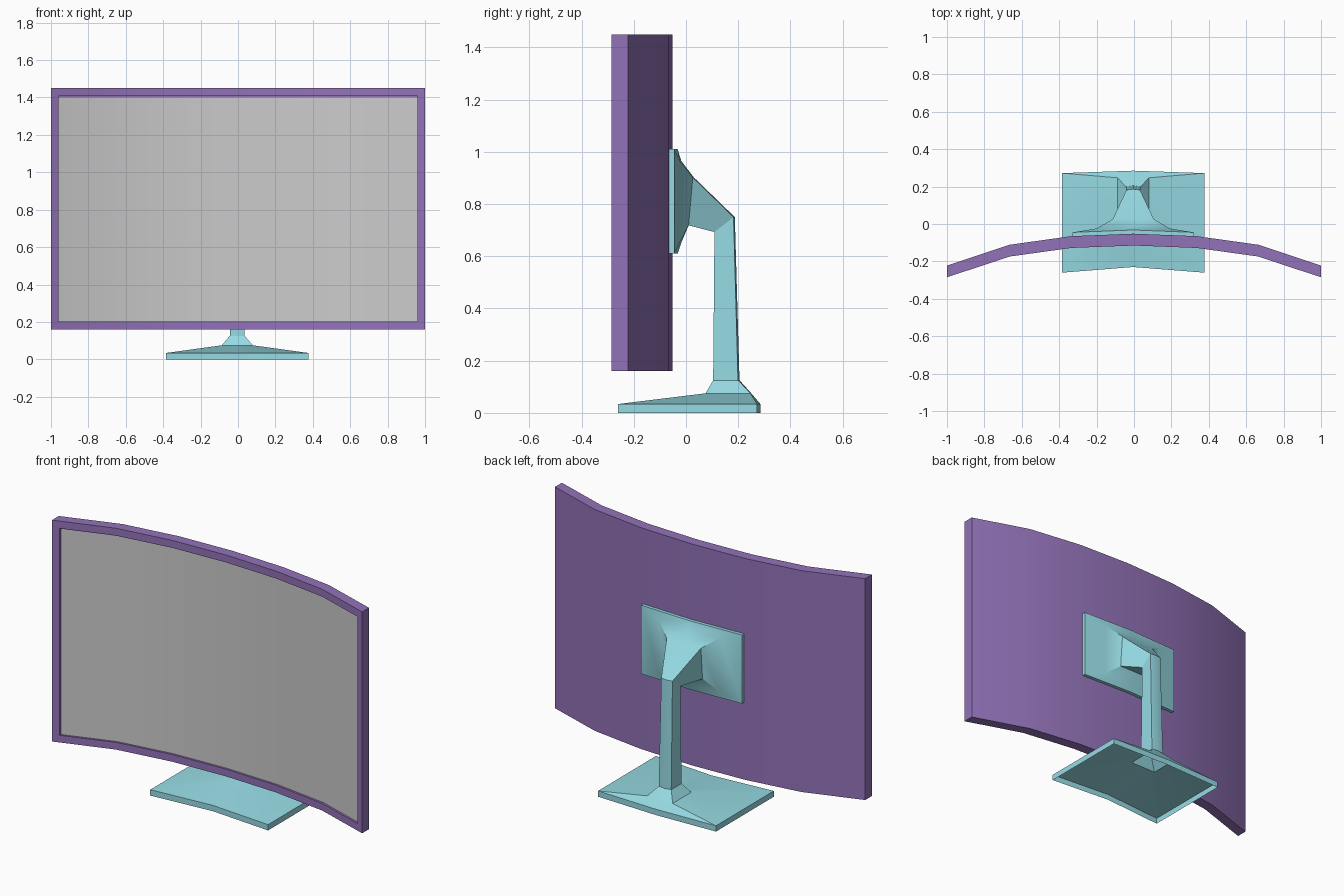
import bpy, bmesh

if "Cube" in bpy.data.objects:
    bpy.data.objects.remove(bpy.data.objects["Cube"])

def material(name, rgb):
    m = bpy.data.materials.new(name)
    m.diffuse_color = (*rgb, 1)
    m.use_nodes = True
    m.node_tree.nodes["Principled BSDF"].inputs["Base Color"].default_value = m.diffuse_color
    return m

purple = material("purple", (0.29, 0.17, 0.48))
teal = material("teal", (0.31, 0.71, 0.78))

def finish(name, bm, mat=None, recalc=True, angle=0.5):
    bmesh.ops.remove_doubles(bm, verts=bm.verts, dist=1e-5)
    if recalc:
        bmesh.ops.recalc_face_normals(bm, faces=bm.faces)
    me = bpy.data.meshes.new(name)
    bm.to_mesh(me)
    bm.free()
    ob = bpy.data.objects.new(name, me)
    bpy.context.collection.objects.link(ob)
    if mat:
        me.materials.append(mat)
    bpy.ops.object.select_all(action='DESELECT')
    ob.select_set(True)
    bpy.context.view_layer.objects.active = ob
    bpy.ops.object.shade_smooth_by_angle(angle=angle)
    return ob

def loft(bm, rings, closed=True):
    """Skin a list of equal-length point rings with quads."""
    vs = [[bm.verts.new(p) for p in r] for r in rings]
    n = len(rings[0])
    for a, b in zip(vs, vs[1:]):
        for i in range(n if closed else n - 1):
            j = (i + 1) % n
            bm.faces.new((a[i], a[j], b[j], b[i]))
    return vs

# Curved display: back surface y at each |x|
BEND = [(0, -0.052), (0.335, -0.065), (0.665, -0.111), (1.0, -0.222)]
THICK, RECESS = 0.063, 0.016
Z0, Z1 = 0.16, 1.45
OX, OZ0, OZ1 = 0.96, 0.202, 1.407

def back_y(x):
    x = abs(x)
    for (xa, ya), (xb, yb) in zip(BEND, BEND[1:]):
        if x <= xb:
            return ya + (yb - ya) * (x - xa) / (xb - xa)
    return BEND[-1][1]

inner = [-OX, -0.665, -0.335, 0, 0.335, 0.665, OX]
outer = [-1] + inner + [1]

def pt(x, z, depth):
    return (x, back_y(x) - THICK + depth, z)

# Housing with a bezel opening
bm = bmesh.new()
for za, zb in ((Z0, OZ0), (OZ1, Z1)):
    loft(bm, [[pt(x, za, 0), pt(x, zb, 0)] for x in outer], False)
for s in (-1, 1):
    loft(bm, [[pt(s * x, OZ0, 0), pt(s * x, OZ1, 0)] for x in (OX, 1)], False)
    loft(bm, [[pt(s, z, d) for z in (Z0, OZ0, OZ1, Z1)] for d in (0, THICK)], False)
    loft(bm, [[pt(s * OX, OZ0, d), pt(s * OX, OZ1, d)] for d in (0, RECESS)], False)
loft(bm, [[pt(x, z, THICK) for z in (Z0, OZ0, OZ1, Z1)] for x in outer], False)
for z in (Z0, Z1):
    loft(bm, [[pt(x, z, 0), pt(x, z, THICK)] for x in outer], False)
for z in (OZ0, OZ1):
    loft(bm, [[pt(x, z, 0), pt(x, z, RECESS)] for x in inner], False)
loft(bm, [[pt(x, OZ0, RECESS), pt(x, OZ1, RECESS)] for x in inner], False)
finish("display_housing", bm, purple)

# Grey screen just in front of the recess floor
bm = bmesh.new()
loft(bm, [[pt(x, OZ1 - 0.007, RECESS - 0.004), pt(x, OZ0, RECESS - 0.004)] for x in inner], False)
bmesh.ops.recalc_face_normals(bm, faces=bm.faces)
bm.normal_update()
if sum(f.normal.y for f in bm.faces) > 0:
    bmesh.ops.reverse_faces(bm, faces=bm.faces)
finish("screen", bm, recalc=False)

# Stand: one continuous hollow shell from foot to mounting plate
def ring(w, front, back, bulge_f=0.0, bulge_b=0.0, cx=-0.004):
    (yf, zf), (yb, zb) = front, back
    return [(cx - w, yf, zf), (cx, yf + bulge_f, zf), (cx + w, yf, zf),
            (cx + w, yb, zb), (cx, yb + bulge_b, zb), (cx - w, yb, zb)]

bm = bmesh.new()
vs = loft(bm, [
    ring(0.38, (-0.26, 0), (0.272, 0), 0.03, 0.013),                  # foot
    ring(0.38, (-0.26, 0.034), (0.272, 0.034), 0.03, 0.013),
    ring(0.083, (0.075, 0.075), (0.247, 0.075), 0, 0.003),            # flare
    ring(0.04, (0.104, 0.125), (0.199, 0.125), 0, 0.006),             # post
    ring(0.036, (0.109, 0.693), (0.182, 0.75), 0, 0.005),             # elbow
    ring(0.11, (0.01, 0.718), (0.026, 0.902), 0, 0.004),              # arm
    ring(0.195, (-0.024, 0.652), (-0.024, 0.965), 0.006, 0.006),
    ring(0.325, (-0.045, 0.61), (-0.045, 1.01), 0.013, 0.013),        # plate
    ring(0.325, (-0.065, 0.61), (-0.065, 1.01), 0.013, 0.013),
])
p = vs[-1]
bm.faces.new((p[0], p[1], p[4], p[5]))
bm.faces.new((p[1], p[2], p[3], p[4]))
finish("stand", bm, teal, angle=0.45)
